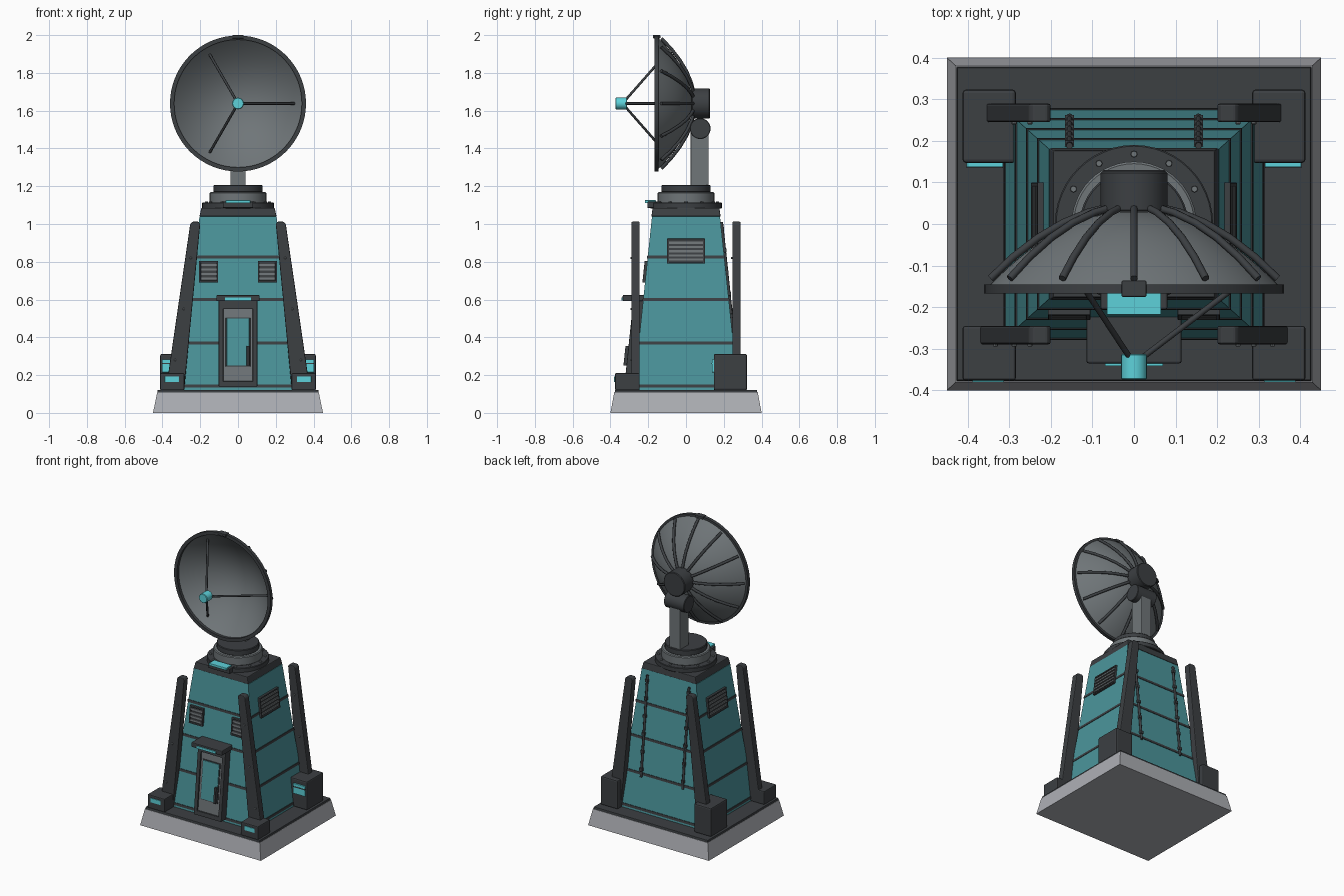
import bpy, bmesh, math
from math import cos, sin, pi

if "Cube" in bpy.data.objects:
    bpy.data.objects.remove(bpy.data.objects["Cube"])


def material(name, c):
    m = bpy.data.materials.new(name)
    m.diffuse_color = (*c, 1)
    m.use_nodes = True
    m.node_tree.nodes["Principled BSDF"].inputs["Base Color"].default_value = m.diffuse_color
    return m


TEAL = material("teal_paint", (0.07, 0.30, 0.33))
DARK = material("dark_metal", (0.045, 0.05, 0.055))
CYAN = material("cyan_glow", (0.11, 0.64, 0.70))
GREY = material("mid_grey", (0.16, 0.18, 0.19))
PALE = material("pale_concrete", (0.42, 0.43, 0.46))


def finish(name, bm, mat, bevel=0.0, smooth=False):
    bmesh.ops.remove_doubles(bm, verts=bm.verts, dist=1e-5)
    bmesh.ops.recalc_face_normals(bm, faces=bm.faces)
    me = bpy.data.meshes.new(name)
    bm.to_mesh(me)
    bm.free()
    me.materials.append(mat)
    ob = bpy.data.objects.new(name, me)
    bpy.context.collection.objects.link(ob)
    if bevel:
        b = ob.modifiers.new("bevel", "BEVEL")
        b.width, b.segments = bevel, 2
    if smooth:
        bpy.ops.object.select_all(action="DESELECT")
        ob.select_set(True)
        bpy.context.view_layer.objects.active = ob
        bpy.ops.object.shade_smooth_by_angle(angle=math.radians(35))
    return ob


def prism(name, lo, hi, mat, bevel=0.0):
    """Solid joining two matching rings of points."""
    bm = bmesh.new()
    a, b = [bm.verts.new(p) for p in lo], [bm.verts.new(p) for p in hi]
    n = len(a)
    bm.faces.new(a)
    bm.faces.new(b)
    for i in range(n):
        j = (i + 1) % n
        bm.faces.new((a[i], a[j], b[j], b[i]))
    return finish(name, bm, mat, bevel)


def rect(x0, x1, y0, y1, z):
    return [(x0, y0, z), (x1, y0, z), (x1, y1, z), (x0, y1, z)]


def box(name, x0, x1, y0, y1, z0, z1, mat, bevel=0.003):
    return prism(name, rect(x0, x1, y0, y1, z0), rect(x0, x1, y0, y1, z1), mat, bevel)


def frustum(name, a0, b0, z0, a1, b1, z1, mat, bevel=0.0):
    return prism(name, rect(-a0, a0, -b0, b0, z0), rect(-a1, a1, -b1, b1, z1), mat, bevel)


def lathe(name, profile, mat, axis="Z", at=(0, 0, 0), segs=48):
    """Revolve (radius, height) points around an axis through a point."""
    bm = bmesh.new()
    rings = []
    for k in range(segs):
        c, s = cos(2 * pi * k / segs), sin(2 * pi * k / segs)
        ring = []
        for r, h in profile:
            p = {"Z": (r * c, r * s, h), "Y": (r * c, h, r * s), "X": (h, r * c, r * s)}[axis]
            ring.append(bm.verts.new([p[i] + at[i] for i in range(3)]))
        rings.append(ring)
    for k in range(segs):
        a, b = rings[k], rings[(k + 1) % segs]
        for i in range(len(profile) - 1):
            bm.faces.new((a[i], a[i + 1], b[i + 1], b[i]))
    return finish(name, bm, mat, 0, True)


def disc(name, r, h0, h1, mat, axis="Z", at=(0, 0, 0), segs=48, ch=0.003):
    return lathe(name, [(0, h0), (r - ch, h0), (r, h0 + ch), (r, h1 - ch), (r - ch, h1), (0, h1)],
                 mat, axis, at, segs)


def tube(name, pts, r, mat):
    cu = bpy.data.curves.new(name, "CURVE")
    cu.dimensions, cu.bevel_depth, cu.bevel_resolution, cu.use_fill_caps = "3D", r, 2, True
    sp = cu.splines.new("POLY")
    sp.points.add(len(pts) - 1)
    for p, q in zip(sp.points, pts):
        p.co = (*q, 1)
    cu.materials.append(mat)
    ob = bpy.data.objects.new(name, cu)
    bpy.context.collection.objects.link(ob)
    bpy.ops.object.select_all(action="DESELECT")
    ob.select_set(True)
    bpy.context.view_layer.objects.active = ob
    bpy.ops.object.convert(target="MESH")


# Half width and half depth of the tapered tower at height z
def half_x(z): return 0.312 - 0.108 * (z - 0.12) / 0.92
def half_y(z): return 0.277 - 0.097 * (z - 0.12) / 0.92


def wall(name, side, u0, u1, z0, z1, o0, o1, mat, bevel=0.002):
    """Box lying on a sloped tower wall, from offset o0 to o1."""
    def ring(z):
        if side == "front":
            return rect(u0, u1, -half_y(z) - o1, -half_y(z) - o0, z)
        s = 1 if side == "right" else -1
        return rect(s * (half_x(z) + o0), s * (half_x(z) + o1), u0, u1, z)
    return prism(name, ring(z0), ring(z1), mat, bevel)


def vent(name, side, u0, u1, z0, z1, n):
    wall(name + "_plate", side, u0, u1, z0, z1, -0.01, 0.006, DARK)
    for a, b in ((u0, u0 + 0.01), (u1 - 0.01, u1)):
        wall(name + "_jamb", side, a, b, z0, z1, 0, 0.014, DARK)
    for a, b in ((z0, z0 + 0.01), (z1 - 0.01, z1)):
        wall(name + "_rail", side, u0, u1, a, b, 0, 0.014, DARK)
    step = (z1 - z0 - 0.02) / n
    for i in range(n):
        z = z0 + 0.01 + step * (i + 0.25)
        wall(name + "_slat", side, u0 + 0.01, u1 - 0.01, z, z + step * 0.5, 0, 0.013, GREY, 0)


# Base and tower
frustum("foundation", 0.45, 0.40, 0, 0.428, 0.38, 0.108, PALE)
frustum("deck_plate", 0.427, 0.378, 0.105, 0.425, 0.376, 0.122, DARK, 0.003)
frustum("tower_body", half_x(0.12), half_y(0.12), 0.12, half_x(1.04), half_y(1.04), 1.04, TEAL)
for z in (0.143, 0.37, 0.6, 0.825):
    frustum("wall_seam", half_x(z - 0.008) + 0.003, half_y(z - 0.008) + 0.003, z - 0.008,
            half_x(z + 0.008) + 0.003, half_y(z + 0.008) + 0.003, z + 0.008, DARK)
frustum("tower_cap", 0.204, 0.183, 1.04, 0.194, 0.177, 1.085, DARK, 0.004)

# Corner legs, feet and equipment boxes
for sx in (-1, 1):
    for sy in (-1, 1):
        prof = [(0.285, 0.12), (0.382, 0.12), (0.253, 1.0), (0.243, 1.012), (0.208, 1.012), (0.2, 1.0)]
        yc = 0.267 * sy
        prism("corner_leg", [(sx * x, yc - 0.022, z) for x, z in prof],
              [(sx * x, yc + 0.022, z) for x, z in prof], DARK, 0.005)
        for x, z in ((0.25, 0.82), (0.288, 0.55), (0.333, 0.28)):
            disc("leg_rivet", 0.006, -0.006, 0.004, GREY, "Y", (sx * x, yc - 0.022, z), 8, 0.002)
    xa, xb = sorted((sx * 0.284, sx * 0.412))
    box("front_foot", xa, xb, -0.376, -0.245, 0.12, 0.21, DARK, 0.006)
    box("rear_cabinet", xa, xb, 0.147, 0.323, 0.12, 0.312, DARK, 0.008)
    xa, xb = sorted((sx * 0.313, sx * 0.388))
    box("foot_light", xa, xb, -0.38, -0.37, 0.163, 0.192, CYAN, 0.001)
    xa, xb = sorted((sx * 0.315, sx * 0.402))
    box("cabinet_panel", xa, xb, 0.137, 0.15, 0.215, 0.282, CYAN, 0.001)
    box("cabinet_panel_bar", xa, xb, 0.135, 0.15, 0.258, 0.264, DARK, 0)

# Vents
vent("front_vent_left", "front", -0.207, -0.105, 0.69, 0.805, 4)
vent("front_vent_right", "front", 0.105, 0.207, 0.69, 0.805, 4)
for side in ("left", "right"):
    vent("side_vent_" + side, side, -0.1, 0.1, 0.79, 0.922, 5)

# Door with canopy
for a, b in ((-0.103, -0.078), (0.078, 0.103)):
    wall("door_jamb", "front", a, b, 0.14, 0.595, -0.01, 0.052, DARK, 0.004)
wall("door_sill", "front", -0.1, 0.1, 0.14, 0.168, -0.01, 0.052, DARK)
wall("door_header", "front", -0.1, 0.1, 0.55, 0.595, -0.01, 0.052, DARK)
wall("door_leaf", "front", -0.08, 0.08, 0.16, 0.56, -0.01, 0.042, GREY)
wall("door_inset_frame", "front", -0.065, 0.065, 0.245, 0.505, 0.03, 0.046, DARK)
wall("door_inset", "front", -0.06, 0.06, 0.25, 0.5, 0.03, 0.05, TEAL)
wall("door_handle", "front", 0.046, 0.06, 0.25, 0.355, 0.045, 0.068, DARK)
box("door_canopy", -0.114, 0.114, -0.335, -0.215, 0.592, 0.624, DARK, 0.005)
box("canopy_light", -0.07, 0.07, -0.341, -0.325, 0.596, 0.612, CYAN, 0.001)

# Rear conduits with clamps
for sx in (-0.155, 0.155):
    tube("rear_conduit", [(sx, half_y(z) + 0.005, z) for z in (0.35, 1.01)], 0.008, DARK)
    for i in range(6):
        z = 0.4 + i * 0.115
        y = half_y(z)
        box("conduit_clamp", sx - 0.011, sx + 0.011, y - 0.006, y + 0.015, z - 0.01, z + 0.01, DARK, 0.002)

# Turntable
disc("turntable_flange", 0.19, 1.082, 1.113, DARK)
for k in range(12):
    a = k * pi / 6
    disc("flange_bolt", 0.008, 1.108, 1.12, GREY, "Z", (0.168 * cos(a), 0.168 * sin(a), 0), 8, 0.001)
disc("turntable_ring", 0.15, 1.11, 1.17, GREY, ch=0.005)
disc("turntable_top", 0.13, 1.168, 1.207, DARK, ch=0.004)
box("status_housing", -0.08, 0.08, -0.205, -0.13, 1.085, 1.118, DARK, 0.004)
box("status_light", -0.065, 0.065, -0.218, -0.16, 1.11, 1.126, CYAN, 0.002)

# Mast, pivot and hub
CZ = 1.638
box("mast", -0.04, 0.04, 0.025, 0.12, 1.2, 1.53, GREY, 0.004)
disc("tilt_pivot", 0.055, -0.075, 0.075, DARK, "X", (0, 0.075, 1.505), 32)
disc("dish_hub", 0.08, 0.03, 0.127, DARK, "Y", (0, 0, CZ), 32, 0.004)


# Dish bowl, rim and ribs
def bowl(r): return 0.032 - 0.182 * (r / 0.35) ** 2


radii = [0.35 * i / 14 for i in range(15)]
lathe("dish_bowl", [(r, bowl(r)) for r in radii] + [(r, bowl(r) - 0.01) for r in reversed(radii)],
      GREY, "Y", (0, 0, CZ), 64)
lathe("dish_rim", [(0.338, -0.145), (0.36, -0.145), (0.36, -0.167), (0.338, -0.167), (0.338, -0.145)],
      DARK, "Y", (0, 0, CZ), 64)
box("rim_block", -0.03, 0.03, -0.175, -0.136, CZ + 0.345, 2.0, DARK)
for k in range(12):
    a = k * pi / 6
    tube("dish_rib", [(r * cos(a), bowl(r) + 0.014, CZ + r * sin(a))
                      for r in (0.345, 0.29, 0.23, 0.17, 0.11, 0.06)], 0.009, DARK)

# Feed horn on three struts
for a in (0, 2 * pi / 3, 4 * pi / 3):
    tube("feed_strut", [(0.3 * cos(a), -0.108, CZ + 0.3 * sin(a)),
                        (0.015 * cos(a), -0.325, CZ + 0.015 * sin(a))], 0.007, DARK)
disc("feed_horn", 0.031, -0.374, -0.312, CYAN, "Y", (0, 0, CZ), 24)
